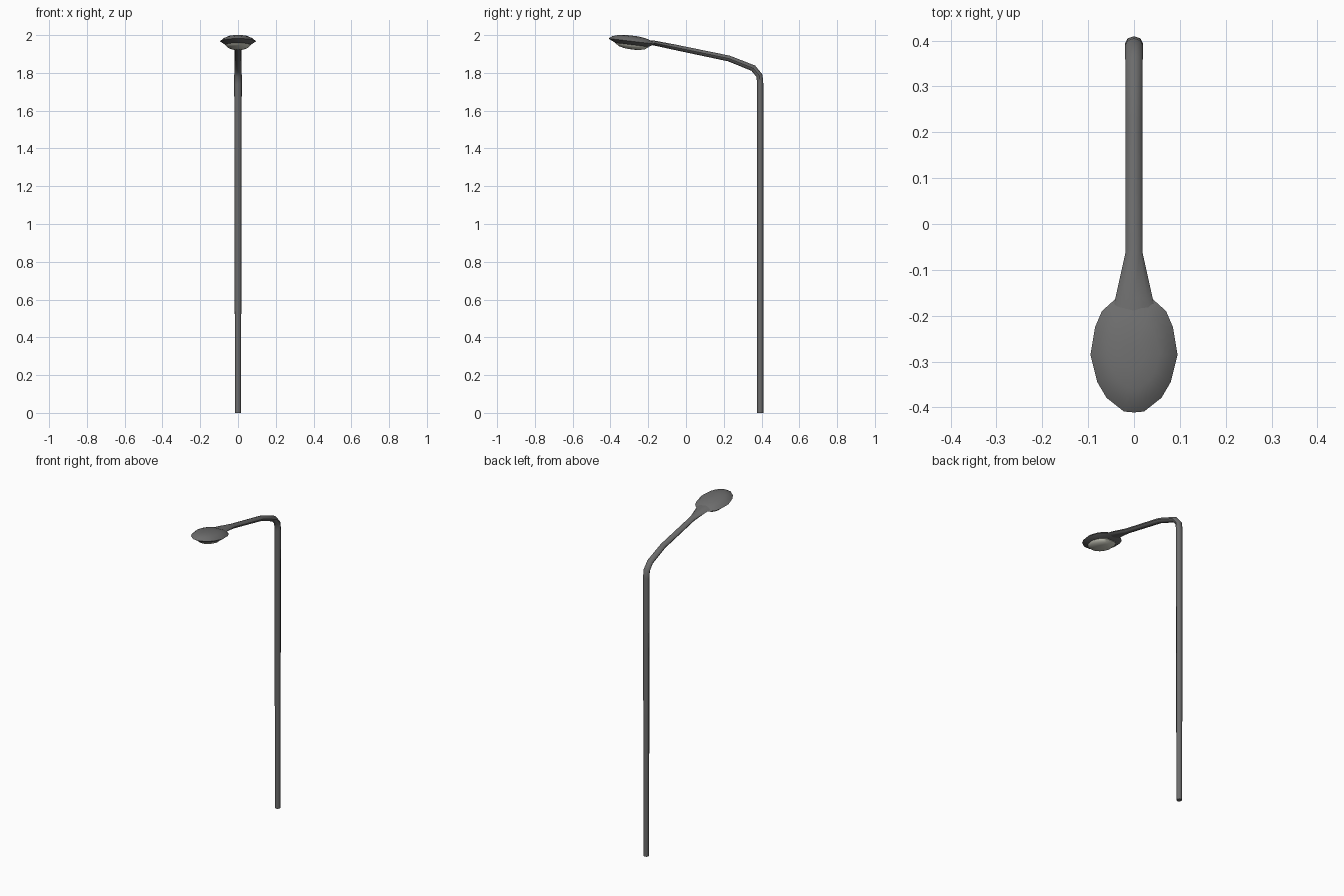
import bpy, bmesh, math
from mathutils import Vector

if "Cube" in bpy.data.objects:
    bpy.data.objects.remove(bpy.data.objects["Cube"])


def material(name, col):
    m = bpy.data.materials.new(name)
    m.diffuse_color = (*col, 1)
    m.use_nodes = True
    m.node_tree.nodes["Principled BSDF"].inputs["Base Color"].default_value = m.diffuse_color
    return m


GREY = material("dark_grey_metal", (0.15, 0.15, 0.15))
LENS = material("pale_lens", (0.65, 0.65, 0.56))


def loft(name, rings, mat, angle=50):
    """Skin a list of equal-length vertex rings and cap both ends."""
    bm = bmesh.new()
    loops = [[bm.verts.new(p) for p in r] for r in rings]
    n = len(loops[0])
    for a, b in zip(loops, loops[1:]):
        for i in range(n):
            j = (i + 1) % n
            bm.faces.new((a[i], a[j], b[j], b[i]))
    bm.faces.new(loops[0][::-1])
    bm.faces.new(loops[-1])
    bmesh.ops.recalc_face_normals(bm, faces=bm.faces)
    me = bpy.data.meshes.new(name)
    bm.to_mesh(me)
    bm.free()
    me.materials.append(mat)
    ob = bpy.data.objects.new(name, me)
    bpy.context.collection.objects.link(ob)
    bpy.ops.object.select_all(action='DESELECT')
    ob.select_set(True)
    bpy.context.view_layer.objects.active = ob
    bpy.ops.object.shade_smooth_by_angle(angle=math.radians(angle))
    return ob


# Pole and bent arm: y, z, half width, half thickness
path = [(0.393, 0.0, 0.016, 0.0165), (0.393, 1.74, 0.020, 0.0165),
        (0.389, 1.785, 0.020, 0.017), (0.356, 1.825, 0.019, 0.017),
        (0.228, 1.876, 0.018, 0.0155), (-0.06, 1.936, 0.018, 0.0145),
        (-0.163, 1.957, 0.041, 0.013), (-0.21, 1.964, 0.050, 0.010)]
SIDES = 8
rings = []
for k, (y, z, w, t) in enumerate(path):
    a, b = path[max(k - 1, 0)], path[min(k + 1, len(path) - 1)]
    c = Vector((y, z))
    d1 = (c - Vector(a[:2])).normalized() if k else Vector((0, 0))
    d2 = (Vector(b[:2]) - c).normalized() if k < len(path) - 1 else Vector((0, 0))
    d = (d1 + d2).normalized()
    nrm = Vector((d.y, -d.x))
    ring = []
    for i in range(SIDES):
        ang = 2 * math.pi * i / SIDES
        p = c + nrm * t * math.sin(ang)
        ring.append((w * math.cos(ang), p.x, p.y))
    rings.append(ring)
loft("pole_and_arm", rings, GREY)

# Lamp head: half outline in plan, mirrored
CY, CZ, SLOPE = -0.285, 1.967, 0.12
half = [(0.022, -0.409), (0.06, -0.379), (0.08, -0.345), (0.095, -0.285),
        (0.085, -0.225), (0.07, -0.19), (0.04, -0.163)]
outline = [(0, -0.411)] + half + [(-x, y) for x, y in reversed(half)]


def head_ring(s, dz):
    out = []
    for x, y in outline:
        yy = CY + (y - CY) * s
        out.append((x * s, yy, CZ + dz + SLOPE * (CY - yy)))
    return out


loft("lamp_housing", [head_ring(s, dz) for s, dz in
                      [(0.70, -0.019), (1.0, 0.0), (0.83, 0.015),
                       (0.58, 0.025), (0.25, 0.030)]], GREY, 40)

# Bulging lens on the underside
loft("lens", [head_ring(s, dz) for s, dz in
              [(0.71, -0.017), (0.70, -0.021), (0.55, -0.034),
               (0.33, -0.041), (0.1, -0.043)]], LENS, 40)
